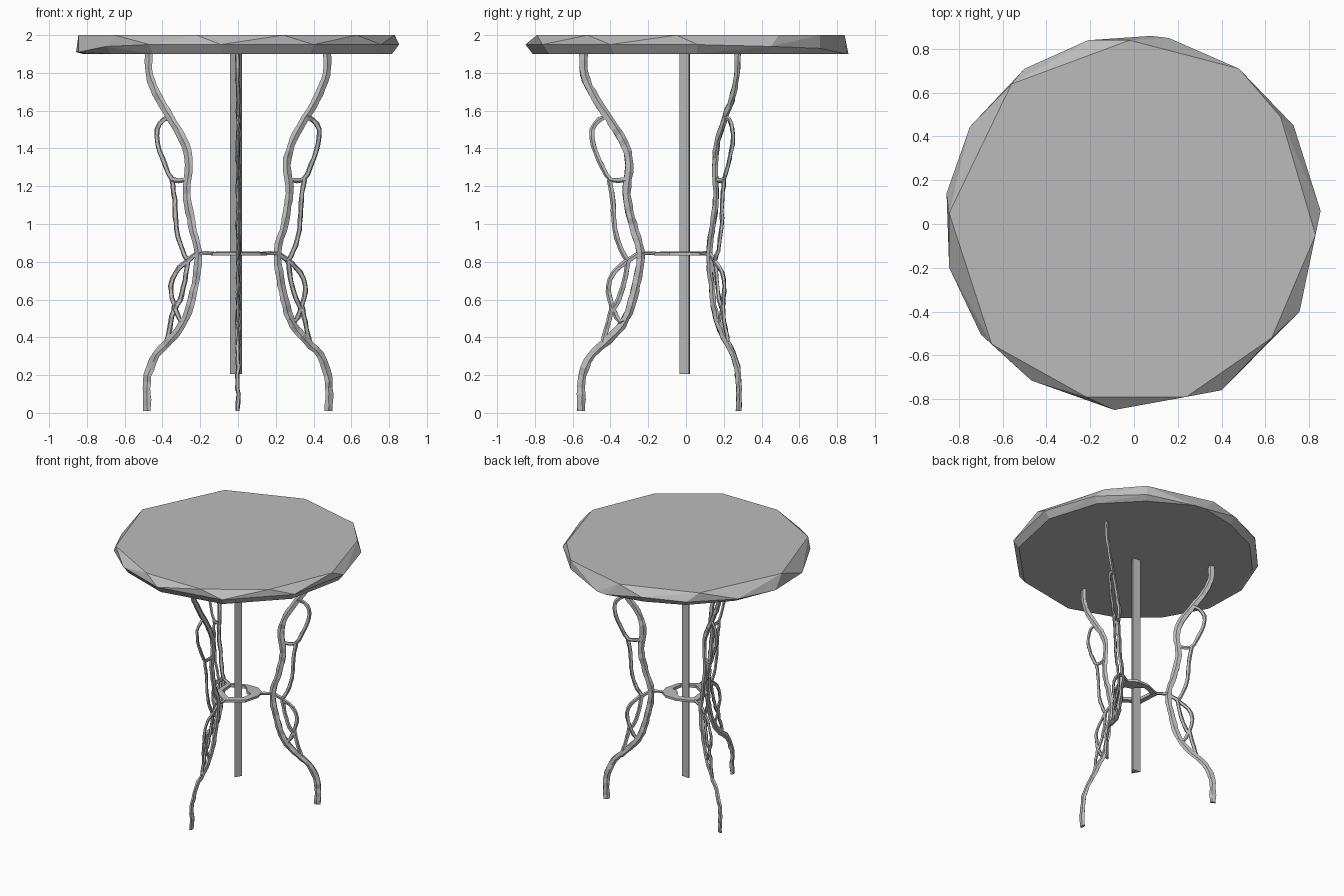
import bpy, bmesh, math, random
from mathutils import Vector

if "Cube" in bpy.data.objects:
    bpy.data.objects.remove(bpy.data.objects["Cube"])

random.seed(4)
grey = bpy.data.materials.new("weathered grey")
grey.diffuse_color = (0.5, 0.5, 0.5, 1)
grey.use_nodes = True
grey.node_tree.nodes["Principled BSDF"].inputs["Base Color"].default_value = grey.diffuse_color


def finish(name, bm):
    bmesh.ops.recalc_face_normals(bm, faces=bm.faces)
    mesh = bpy.data.meshes.new(name)
    bm.to_mesh(mesh)
    bm.free()
    mesh.materials.append(grey)
    obj = bpy.data.objects.new(name, mesh)
    bpy.context.collection.objects.link(obj)
    return obj


def smooth_path(pts, step=0.035):
    """Even samples along a Catmull-Rom curve through the points."""
    p = [Vector(q) for q in pts]
    p = [2 * p[0] - p[1]] + p + [2 * p[-1] - p[-2]]
    out = []
    for a, b, c, d in zip(p, p[1:], p[2:], p[3:]):
        n = max(1, round((c - b).length / step))
        for i in range(n):
            t = i / n
            out.append(0.5 * (2 * b + (c - a) * t + (2 * a - 5 * b + 4 * c - d) * t * t
                              + (3 * b - a - 3 * c + d) * t ** 3))
    return out + [p[-2]]


def add_branch(bm, pts, width, depth, angle):
    """Rough five-sided branch in the upright plane at the given angle."""
    path = smooth_path(pts)
    radial = Vector((math.cos(angle), math.sin(angle), 0))
    side = Vector((-math.sin(angle), math.cos(angle), 0))
    rings = []
    for i, q in enumerate(path):
        t = (path[min(i + 1, len(path) - 1)] - path[max(i - 1, 0)]).normalized()
        wob = random.uniform(-0.004, 0.004)
        ring = []
        for k in range(5):
            a = math.tau * k / 5
            u = math.cos(a) * width / 2 * random.uniform(0.88, 1.2)
            v = math.sin(a) * depth / 2 * random.uniform(0.8, 1.2) + wob
            r, z = q.x - t.y * u, q.y + t.x * u
            ring.append(bm.verts.new(radial * r + side * v + Vector((0, 0, max(z, 0)))))
        rings.append(ring)
    for a, b in zip(rings, rings[1:]):
        for k in range(5):
            bm.faces.new((a[k], a[k - 1], b[k - 1], b[k]))
    bm.faces.new(rings[0])
    bm.faces.new(rings[-1])


# Faceted table top: upper face, widest edge and underside joined as a hull
upper = [(-.56, .64), (-.02, .84), (.48, .71), (.67, .49), (.83, -.05), (.63, -.52),
         (.24, -.79), (-.22, -.79), (-.65, -.55), (-.845, .05)]
edge = [(-.50, .71, 1.94), (-.21, .84, 1.95), (.08, .86, 1.9), (.16, .85, 1.9),
        (.48, .71, 1.93), (.73, .45, 1.94), (.853, .06, 1.95), (.757, -.40, 1.95),
        (.40, -.76, 1.95), (-.09, -.85, 1.95), (-.47, -.715, 1.95), (-.70, -.505, 1.94),
        (-.845, -.20, 1.91), (-.857, .14, 1.91), (-.75, .445, 1.93)]
bm = bmesh.new()
for x, y in upper:
    bm.verts.new((x, y, 2))
for x, y, z in edge:
    bm.verts.new((x, y, z))
    if z > 1.9:
        bm.verts.new((x * .955, y * .955, 1.9))
bmesh.ops.convex_hull(bm, input=bm.verts)
bmesh.ops.dissolve_limit(bm, angle_limit=0.01, verts=bm.verts, edges=bm.edges)
finish("table_top", bm)

# Three-sided central post
bm = bmesh.new()
tri = [(-.042, .022), (-.006, -.035), (.022, .015)]
low = [bm.verts.new((x, y, .205)) for x, y in tri]
high = [bm.verts.new((x, y, 1.91)) for x, y in tri]
bm.faces.new(low)
bm.faces.new(high)
for k in range(3):
    bm.faces.new((low[k - 1], low[k], high[k], high[k - 1]))
finish("centre_post", bm)

# Legs: one main stem with thinner offshoots, as (distance from axis, height)
stem = [(.555, .01), (.557, .1), (.55, .2), (.50, .31), (.415, .385), (.32, .5), (.265, .68),
        (.243, .85), (.285, 1.0), (.315, 1.16), (.302, 1.31), (.325, 1.42), (.41, 1.56),
        (.48, 1.66), (.54, 1.79), (.545, 1.9)]
offshoots = [
    [(.41, 1.57), (.46, 1.55), (.495, 1.50), (.49, 1.42), (.445, 1.31), (.40, 1.235), (.32, 1.235)],
    [(.405, 1.235), (.387, 1.13), (.375, .97), (.34, .86), (.31, .81)],
    [(.245, .845), (.30, .81), (.38, .745), (.41, .67), (.395, .58), (.35, .485), (.31, .5)],
    [(.305, .81), (.325, .7), (.355, .6), (.385, .55)],
    [(.39, .57), (.41, .48), (.44, .37)],
]
angles = {"front_leg": -90, "right_leg": 30, "left_leg": 150}
for name, deg in angles.items():
    bm = bmesh.new()
    add_branch(bm, stem, .046, .024, math.radians(deg))
    for path in offshoots:
        add_branch(bm, path, .028, .018, math.radians(deg))
    finish(name, bm)

# Irregular ring stretcher, widened into a pad towards the right leg
ring = [(10, .155, .10), (35, .165, .06), (60, .155, .07), (95, .135, .10), (150, .165, .12),
        (210, .155, .11), (270, .17, .12), (325, .15, .11)]
bm = bmesh.new()
loops = []
for deg, outer, inner in ring:
    a = math.radians(deg)
    loops.append([bm.verts.new((r * math.cos(a), r * math.sin(a), z)) for r, z in
                  ((outer, .833), (outer, .85), (inner, .855), (inner, .833))])
for i in range(len(loops)):
    for k in range(4):
        bm.faces.new((loops[i - 1][k - 1], loops[i - 1][k], loops[i][k], loops[i][k - 1]))
finish("ring_stretcher", bm)

# Short links from the ring to each leg
for name, deg in angles.items():
    bm = bmesh.new()
    add_branch(bm, [(.14, .842), (.19, .845), (.24, .845)], .02, .024, math.radians(deg))
    finish(name.replace("leg", "link"), bm)
